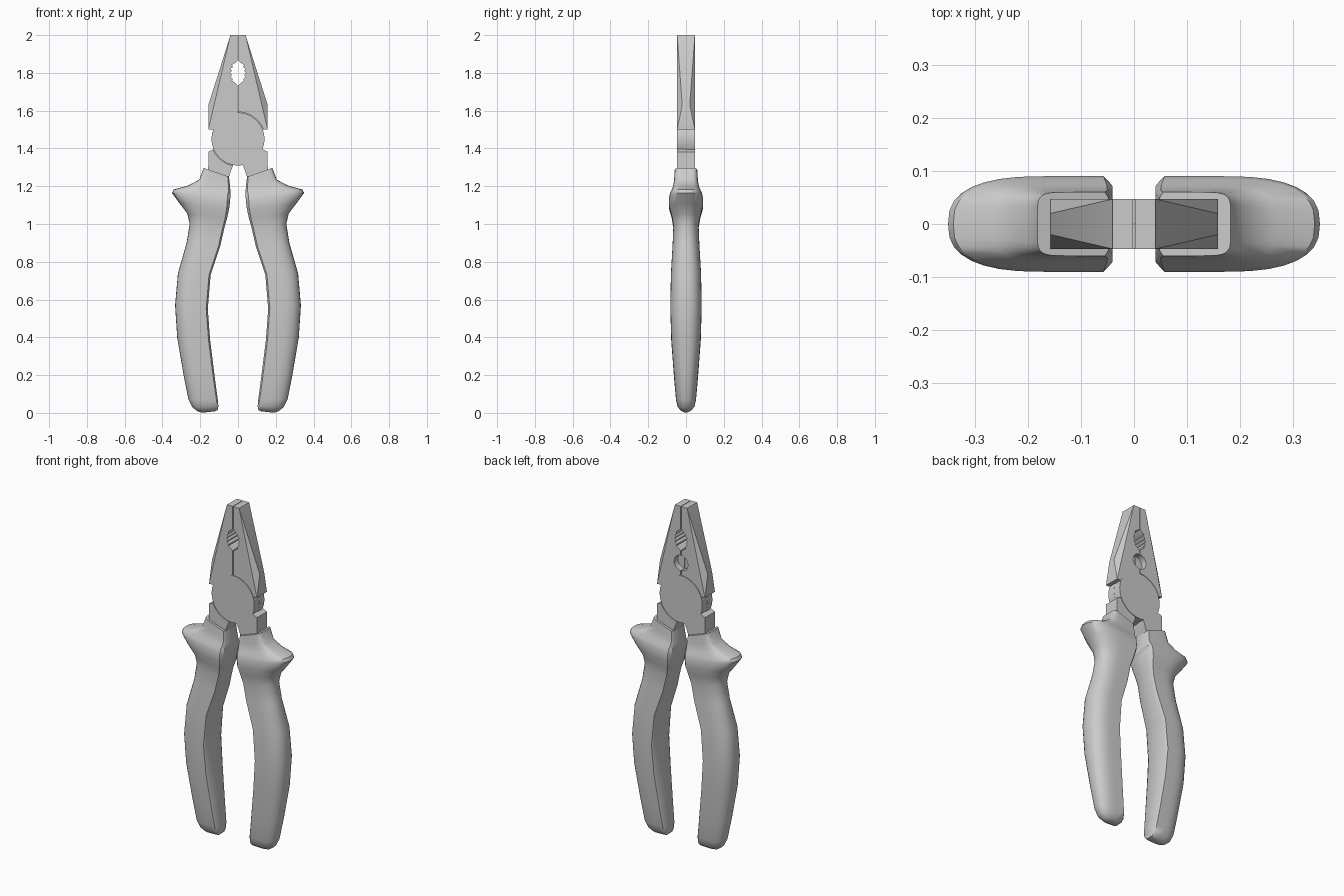
import bpy, bmesh
from math import sin, cos, pi, radians
from mathutils import Matrix

if "Cube" in bpy.data.objects:
    bpy.data.objects.remove(bpy.data.objects["Cube"])

T = 0.047        # half thickness of the steel
PIVOT = 1.45     # height of the joint


def make(name, bm):
    bmesh.ops.recalc_face_normals(bm, faces=bm.faces[:])
    me = bpy.data.meshes.new(name)
    bm.to_mesh(me)
    bm.free()
    ob = bpy.data.objects.new(name, me)
    bpy.context.collection.objects.link(ob)
    return ob


def prism(name, outline, y0, y1):
    """Extrude an x-z outline from y0 to y1."""
    bm = bmesh.new()
    f = bm.faces.new([bm.verts.new((x, y0, z)) for x, z in outline])
    ext = bmesh.ops.extrude_face_region(bm, geom=[f])["geom"]
    vs = [v for v in ext if isinstance(v, bmesh.types.BMVert)]
    bmesh.ops.translate(bm, verts=vs, vec=(0, y1 - y0, 0))
    return make(name, bm)


def circle(r, z, n=48):
    return [(r * cos(2 * pi * i / n), z + r * sin(2 * pi * i / n)) for i in range(n)]


def boolean(ob, other, op, keep=False):
    m = ob.modifiers.new("cut", 'BOOLEAN')
    m.operation, m.object, m.solver = op, other, 'EXACT'
    bpy.context.view_layer.objects.active = ob
    bpy.ops.object.modifier_apply(modifier=m.name)
    if not keep:
        bpy.data.objects.remove(other)


def smooth(ob, angle):
    ob.data.shade_smooth()
    ob.data.set_sharp_from_angle(angle=radians(angle))


def turned_copy(ob, name):
    new = ob.copy()
    new.data = ob.data.copy()
    new.name = name
    new.data.transform(Matrix.Rotation(pi, 4, 'Z'))
    bpy.context.collection.objects.link(new)
    return new


# Tapered jaw with side facets
bm = bmesh.new()
for x, y, z in [(-.002, T, 2), (-.002, T, 1.5), (-.04, T, 2),
                (-.157, .02, 1.63), (-.157, T, 1.5)]:
    bm.verts.new((x, y, z))
    bm.verts.new((x, -y, z))
bmesh.ops.convex_hull(bm, input=bm.verts[:])
bmesh.ops.dissolve_limit(bm, angle_limit=.01, verts=bm.verts[:], edges=bm.edges[:])
steel = make("jaw_half_left", bm)

# Tang running into the opposite grip
tang = prism("tang", [(.05, 1.405), (.125, 1.398), (.157, 1.382), (.157, 1.31), (.165, 1.2),
                      (.08, 1.2), (.05, 1.245), (.025, 1.315)], -T, T)

# Lap joint: clear the rear half, add the front half disc
clear = prism("joint_clearance", circle(.143, PIVOT), 0, .1)
boolean(steel, clear, 'DIFFERENCE', keep=True)
boolean(tang, clear, 'DIFFERENCE')
disc = prism("joint_disc", circle(.14, PIVOT), -T - .0004, -.0005)
boolean(disc, tang, 'UNION')
boolean(steel, disc, 'UNION')

# Toothed pipe-grip hole through both jaws
side = []
N = 12
for i in range(N + 1):
    t = -1 + 2 * i / N
    w = .042 * (1 - t * t) ** .5 - (.009 if i % 2 else 0)
    side.append((max(w, .004), 1.8 + .064 * t))
hole = prism("grip_hole", side + [(-x, z) for x, z in reversed(side)], -.1, .1)
boolean(steel, hole, 'DIFFERENCE')
other = turned_copy(steel, "jaw_half_right")

# Round wire-cutter recess on the rear only
recess = prism("cutter_recess", circle(.045, 1.665, 32), .012, .1)
boolean(steel, recess, 'DIFFERENCE', keep=True)
boolean(other, recess, 'DIFFERENCE')
for ob in (steel, other):
    smooth(ob, 20)

# Grip: inner x, z, outer x, z, half depth, squareness
stations = [
    (.048, 1.25, .182, 1.297, .060, 6), (.042, 1.20, .205, 1.235, .064, 5),
    (.040, 1.17, .265, 1.203, .072, 3.5), (.040, 1.15, .340, 1.183, .084, 2.8),
    (.042, 1.12, .350, 1.165, .090, 2.6), (.047, 1.08, .310, 1.110, .090, 2.5),
    (.058, 1.03, .268, 1.055, .076, 2.4), (.072, .98, .256, 1.00, .067, 2.4),
    (.095, .88, .272, .90, .071, 2.4), (.145, .73, .318, .74, .080, 2.4),
    (.160, .55, .333, .57, .083, 2.4), (.147, .38, .322, .40, .078, 2.4),
    (.122, .18, .288, .20, .063, 2.4), (.107, .07, .262, .07, .053, 2.4),
    (.104, .035, .242, .03, .045, 2.4), (.108, .014, .215, .009, .028, 2.4),
    (.125, .008, .190, .001, .012, 2.4)]


def section(n):
    """D-shaped section: flat inner side, rounded outer side."""
    half = [(0, .82), (.05, 1)]
    for i in range(9):
        a = pi / 2 * (1 - i / 8)
        half.append((.4 + .6 * max(cos(a), 0) ** (2 / n), max(sin(a), 0) ** (2 / n)))
    return half + [(u, -v) for u, v in reversed(half[:-1])]


bm = bmesh.new()
rings = []
for xi, zi, xo, zo, d, n in stations:
    rings.append([bm.verts.new((xi + (xo - xi) * u, d * v, zi + (zo - zi) * u))
                  for u, v in section(n)])
for a, b in zip(rings, rings[1:]):
    for i in range(len(a)):
        j = (i + 1) % len(a)
        bm.faces.new((a[i], a[j], b[j], b[i]))
bm.faces.new(rings[0])
bm.faces.new(rings[-1])
grip = make("grip_right", bm)
smooth(grip, 42)
turned_copy(grip, "grip_left")
